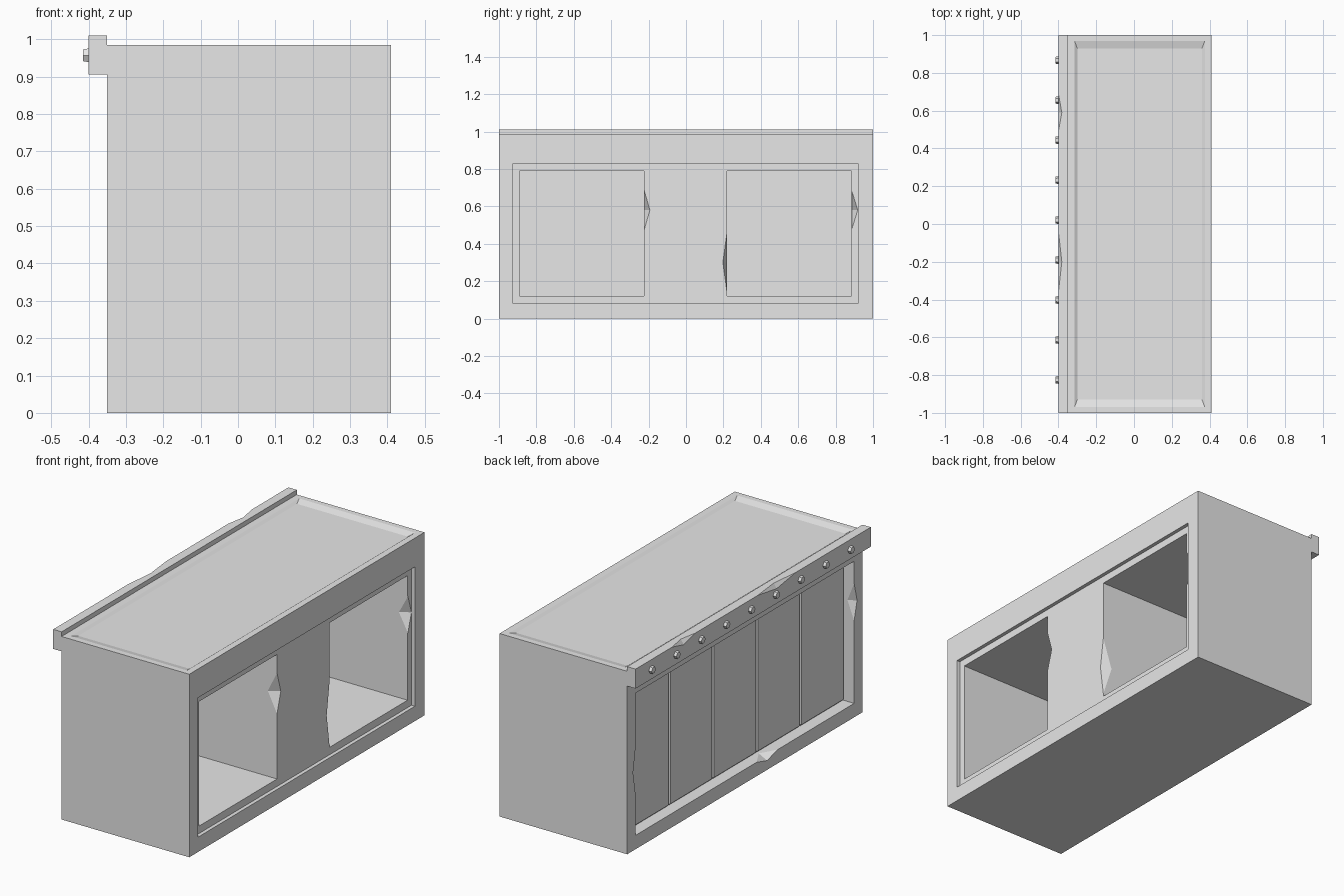
import bpy, bmesh, math
from mathutils import Matrix, Vector

cube = bpy.data.objects.get("Cube")
if cube:
    bpy.data.objects.remove(cube, do_unlink=True)

grey = bpy.data.materials.new("plain grey")
grey.use_nodes = True
grey.diffuse_color = (0.8, 0.8, 0.8, 1)
grey.node_tree.nodes["Principled BSDF"].inputs["Base Color"].default_value = (0.8, 0.8, 0.8, 1)


def finish(name, bm):
    bmesh.ops.recalc_face_normals(bm, faces=bm.faces[:])
    mesh = bpy.data.meshes.new(name)
    bm.to_mesh(mesh)
    bm.free()
    mesh.materials.append(grey)
    obj = bpy.data.objects.new(name, mesh)
    bpy.context.scene.collection.objects.link(obj)
    return obj


def box(name, low, high, bevel=0):
    low, high = Vector(low), Vector(high)
    bm = bmesh.new()
    bmesh.ops.create_cube(bm, size=1)
    bmesh.ops.scale(bm, vec=high - low, verts=bm.verts[:])
    bmesh.ops.translate(bm, vec=(low + high) / 2, verts=bm.verts[:])
    if bevel:
        bmesh.ops.bevel(bm, geom=bm.edges[:], offset=bevel, segments=1, affect='EDGES')
    return finish(name, bm)


def chip(centre, radii):
    """Diamond-shaped cutter for a notch in a worn edge."""
    bm = bmesh.new()
    top, bottom = (bm.verts.new((0, 0, s)) for s in (1, -1))
    ring = [bm.verts.new(c) for c in ((1, 0, 0), (0, 1, 0), (-1, 0, 0), (0, -1, 0))]
    for i in range(4):
        bm.faces.new((ring[i], ring[(i + 1) % 4], top))
        bm.faces.new((ring[(i + 1) % 4], ring[i], bottom))
    bmesh.ops.scale(bm, vec=Vector(radii), verts=bm.verts[:])
    bmesh.ops.translate(bm, vec=Vector(centre), verts=bm.verts[:])
    return finish("chip_cutter", bm)


def carve(obj, cutters):
    for cutter in cutters:
        cutter.hide_render = True
        mod = obj.modifiers.new("carve", 'BOOLEAN')
        mod.operation, mod.solver, mod.object = 'DIFFERENCE', 'EXACT', cutter
    bpy.context.view_layer.update()
    graph = bpy.context.evaluated_depsgraph_get()
    mesh = bpy.data.meshes.new_from_object(obj.evaluated_get(graph))
    obj.modifiers.clear()
    obj.data = mesh
    for cutter in cutters:
        bpy.data.objects.remove(cutter, do_unlink=True)


# Counter body with a dished top, two open bays and a panelled side
body = box("counter_body", (-0.35, -1, 0), (0.41, 1, 0.985))
dish = box("dish_cutter", (-0.33, -1.01, 0.975), (0.39, 1.01, 0.995))
for v in dish.data.vertices:
    if v.co.z < 0.98:
        v.co.x = 0.03 + math.copysign(0.33, v.co.x)
        v.co.y = math.copysign(0.93, v.co.y)
carve(body, [
    dish,
    box("bay_frame_cutter", (0.39, -0.925, 0.08), (0.5, 0.92, 0.83)),
    box("panel_cutter", (-0.5, -0.93, 0.075), (-0.275, 0.93, 0.84)),
])
carve(body, [box("bay_cutter", (-0.24, a, 0.12), (0.5, b, 0.79))
             for a, b in ((-0.89, -0.225), (0.22, 0.885))])

# Worn notches on the bay edges and around the panelled side
carve(body, [
    chip((0.395, -0.225, 0.58), (0.06, 0.035, 0.12)),
    chip((0.395, 0.22, 0.30), (0.06, 0.025, 0.18)),
    chip((0.395, 0.887, 0.58), (0.06, 0.034, 0.11)),
    chip((-0.35, -0.19, 0.075), (0.05, 0.09, 0.025)),
    chip((-0.35, 0.93, 0.42), (0.04, 0.02, 0.12)),
    chip((-0.35, -0.93, 0.62), (0.04, 0.025, 0.1)),
])

# Five upright boards set into the side
width = 1.86 / 5
for i in range(5):
    y = -0.93 + i * width
    box("side_board", (-0.292, y, 0.075), (-0.27, y + width, 0.84), 0.009)

# Raised trim rail along the top edge, with notches
rail = box("trim_rail", (-0.4, -1, 0.905), (-0.35, 1, 1.01))
carve(rail, [
    chip((-0.4, -0.2, 1.01), (0.018, 0.16, 0.025)),
    chip((-0.4, 0.59, 1.01), (0.018, 0.1, 0.025)),
])

# Row of hexagonal bolts on the rail
for i in range(9):
    bm = bmesh.new()
    bmesh.ops.create_cone(bm, cap_ends=True, segments=6, radius1=0.022,
                          radius2=0.018, depth=0.02)
    bmesh.ops.transform(bm, verts=bm.verts[:], matrix=Matrix.Translation(
        (-0.405, -0.825 + i * 0.2115, 0.957)) @ Matrix.Rotation(-math.pi / 2, 4, 'Y'))
    finish("bolt", bm)
